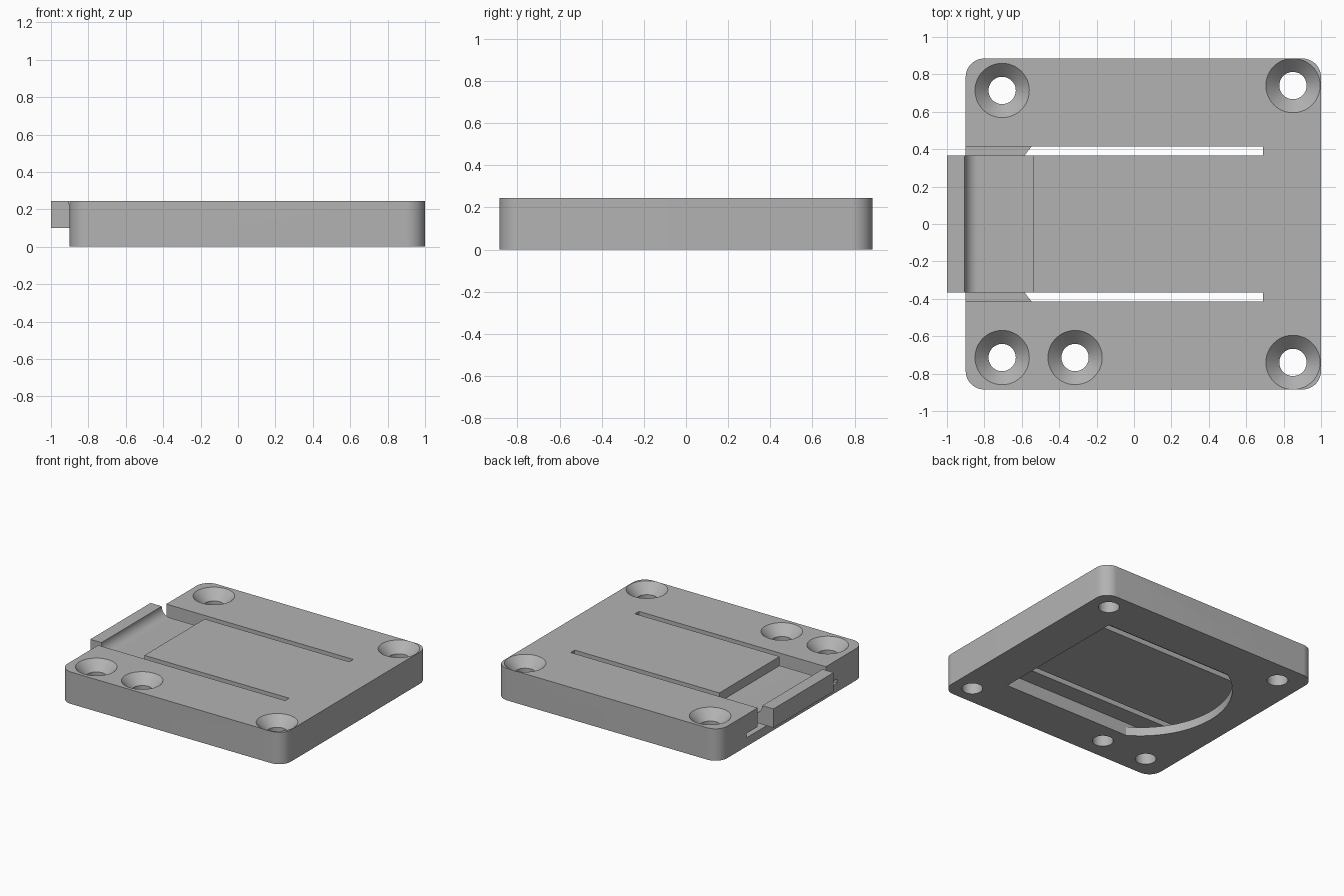
import bpy
import bmesh
from math import sin, cos, asin, pi, radians
from mathutils import Vector

if "Cube" in bpy.data.objects:
    bpy.data.objects.remove(bpy.data.objects["Cube"])

GREY = (0.45, 0.45, 0.45, 1)
mat = bpy.data.materials.new("plain grey")
mat.use_nodes = True
mat.diffuse_color = GREY
mat.node_tree.nodes["Principled BSDF"].inputs["Base Color"].default_value = GREY

TOP = 0.245           # plate thickness
FLOOR, GAP = 0.067, 0.1   # floor under the tongue, underside of the tongue
SLOT_END = 0.69       # where the tongue joins the plate
TONGUE_W, BAY_W, GAP_W = 0.366, 0.414, 0.55   # half widths


def finish(name, bm):
    bmesh.ops.recalc_face_normals(bm, faces=bm.faces)
    mesh = bpy.data.meshes.new(name)
    bm.to_mesh(mesh)
    bm.free()
    obj = bpy.data.objects.new(name, mesh)
    bpy.context.collection.objects.link(obj)
    mesh.materials.append(mat)
    return obj


def prism(name, outline, offset):
    """Extrude a closed 3D outline along an offset."""
    bm = bmesh.new()
    face = bm.faces.new([bm.verts.new(p) for p in outline])
    out = bmesh.ops.extrude_face_region(bm, geom=[face])
    verts = [g for g in out["geom"] if isinstance(g, bmesh.types.BMVert)]
    bmesh.ops.translate(bm, verts=verts, vec=Vector(offset))
    return finish(name, bm)


def box(name, x0, x1, half_y, z0, z1):
    pts = [(x0, -half_y, z0), (x1, -half_y, z0), (x1, half_y, z0), (x0, half_y, z0)]
    return prism(name, pts, (0, 0, z1 - z0))


def arc(cx, cy, r, a0, a1, n):
    steps = [a0 + (a1 - a0) * i / n for i in range(n + 1)]
    return [(cx + r * cos(a), cy + r * sin(a)) for a in steps]


def screw_cutter(x, y, n=48):
    """Countersunk hole: straight shaft opening into a cone."""
    bm = bmesh.new()
    rings = [[bm.verts.new((px, py, z)) for px, py in arc(x, y, r, 0, 2 * pi, n)[:-1]]
             for r, z in ((0.073, -0.1), (0.073, TOP - 0.073), (0.165, TOP + 0.02))]
    for low, high in zip(rings, rings[1:]):
        for i in range(n):
            j = (i + 1) % n
            bm.faces.new((low[i], low[j], high[j], high[i]))
    bm.faces.new(rings[0])
    bm.faces.new(rings[-1])
    return finish("screw_cutter", bm)


def cut(obj, cutter):
    cutter.hide_render = True
    mod = obj.modifiers.new("cut", "BOOLEAN")
    mod.operation, mod.solver, mod.object = "DIFFERENCE", "EXACT", cutter
    bpy.context.view_layer.objects.active = obj
    bpy.ops.object.modifier_apply(modifier=mod.name)
    bpy.data.objects.remove(cutter)


def smooth(obj):
    bpy.ops.object.select_all(action="DESELECT")
    obj.select_set(True)
    bpy.context.view_layer.objects.active = obj
    bpy.ops.object.shade_smooth_by_angle(angle=radians(30))


# Plate with rounded corners
R = 0.1
corners = ((1 - R, 0.885 - R), (-0.9 + R, 0.885 - R), (-0.9 + R, R - 0.885), (1 - R, R - 0.885))
outline = []
for k, (cx, cy) in enumerate(corners):
    outline += arc(cx, cy, R, k * pi / 2, (k + 1) * pi / 2, 12)
plate = prism("plate", [(x, y, 0) for x, y in outline], (0, 0, TOP))

# Bay around the tongue, and the wider flat gap beneath it
cut(plate, box("bay_cutter", -1.2, SLOT_END, BAY_W, 0.08, 0.4))
cut(plate, box("gap_cutter", -1.2, SLOT_END, GAP_W, FLOOR, GAP))

# Opening in the underside with an arched end
bow_x, bow_r = -0.06, 0.64
half = asin(GAP_W / bow_r)
bow = arc(bow_x, 0, bow_r, pi - half, pi + half, 32)
bow += [(SLOT_END, -GAP_W), (SLOT_END, GAP_W)]
cut(plate, prism("underside_cutter", [(x, y, -0.1) for x, y in bow], (0, 0, 0.18)))

# Countersunk screw holes
for x, y in ((-0.705, 0.714), (-0.705, -0.714), (-0.315, -0.714), (0.85, 0.74), (0.85, -0.74)):
    cut(plate, screw_cutter(x, y))
smooth(plate)

# Spring tongue: thick root, thin section, hollow ramp up to the end lip
ramp = 0.07
profile = [(SLOT_END, GAP), (SLOT_END, TOP), (-0.54, TOP), (-0.54, TOP - ramp)]
profile += arc(-0.905 + ramp, TOP, ramp, 1.5 * pi, pi, 12)
profile += [(-1, TOP), (-1, GAP)]
tongue = prism("spring_tongue", [(x, -TONGUE_W, z) for x, z in profile], (0, 2 * TONGUE_W, 0))
smooth(tongue)
